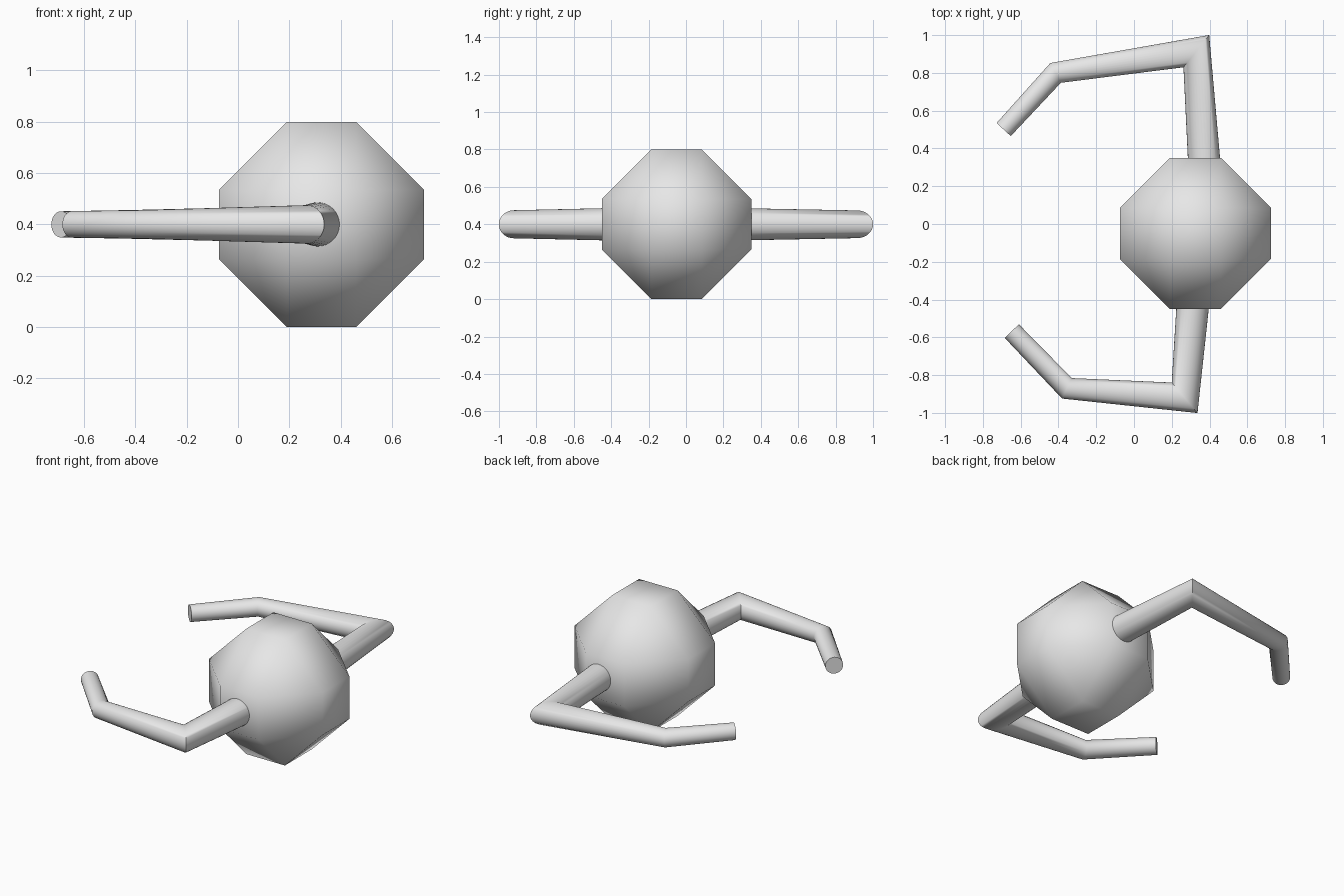
import bpy, bmesh, math
from mathutils import Vector

if "Cube" in bpy.data.objects:
    bpy.data.objects.remove(bpy.data.objects["Cube"])

grey = bpy.data.materials.new("light_grey")
grey.diffuse_color = (0.8, 0.8, 0.8, 1)
grey.use_nodes = True
grey.node_tree.nodes["Principled BSDF"].inputs["Base Color"].default_value = grey.diffuse_color
MID_Z = 0.4


def add_object(name, bm, sharp_angle):
    bmesh.ops.recalc_face_normals(bm, faces=bm.faces)
    mesh = bpy.data.meshes.new(name)
    bm.to_mesh(mesh)
    bm.free()
    mesh.materials.append(grey)
    obj = bpy.data.objects.new(name, mesh)
    bpy.context.collection.objects.link(obj)
    bpy.ops.object.select_all(action='DESELECT')
    obj.select_set(True)
    bpy.context.view_layer.objects.active = obj
    bpy.ops.object.shade_smooth_by_angle(angle=math.radians(sharp_angle))
    return obj


# Body: a cube with wide chamfers, smoothed over
def build_body():
    flat, half = 0.135, 0.4
    bm = bmesh.new()
    for axis in range(3):
        for s in (-1, 1):
            for a in (-1, 1):
                for b in (-1, 1):
                    co = [0, 0, 0]
                    co[axis] = s * half
                    co[(axis + 1) % 3] = a * flat
                    co[(axis + 2) % 3] = b * flat
                    bm.verts.new(co)
    bmesh.ops.convex_hull(bm, input=bm.verts)
    bmesh.ops.dissolve_limit(bm, angle_limit=0.02, verts=bm.verts, edges=bm.edges)
    body = add_object("body", bm, 60)
    body.location = (0.325, -0.05, MID_Z)


# Arm: a tapering tube with mitred bends; path holds (x, y, radius)
def build_arm(name, path, sides=32):
    pts = [Vector((x, y, 0)) for x, y, r in path]
    bm = bmesh.new()
    rings = []
    for i, (x, y, r) in enumerate(path):
        d_in = (pts[i] - pts[max(i - 1, 0)]).normalized()
        d_out = (pts[min(i + 1, len(pts) - 1)] - pts[i]).normalized()
        tangent = (d_in + d_out).normalized()
        ref = d_out if d_out.length > 0 else d_in
        side = Vector((-tangent.y, tangent.x, 0)) / tangent.dot(ref)
        ring = []
        for k in range(sides):
            a = 2 * math.pi * k / sides
            offset = side * math.cos(a) + Vector((0, 0, math.sin(a)))
            ring.append(bm.verts.new(pts[i] + offset * r))
        rings.append(ring)
    for r0, r1 in zip(rings, rings[1:]):
        for k in range(sides):
            n = (k + 1) % sides
            bm.faces.new((r0[k], r0[n], r1[n], r1[k]))
    bm.faces.new(rings[0])
    bm.faces.new(rings[-1])
    arm = add_object(name, bm, 60)
    arm.location.z = MID_Z


build_body()
build_arm("back_arm", [(0.377, 0.25, 0.087), (0.33, 0.915, 0.074),
                       (-0.415, 0.80, 0.056), (-0.69, 0.50, 0.051)])
build_arm("front_arm", [(0.318, -0.35, 0.088), (0.268, -0.92, 0.075),
                        (-0.355, -0.87, 0.056), (-0.647, -0.567, 0.052)])
